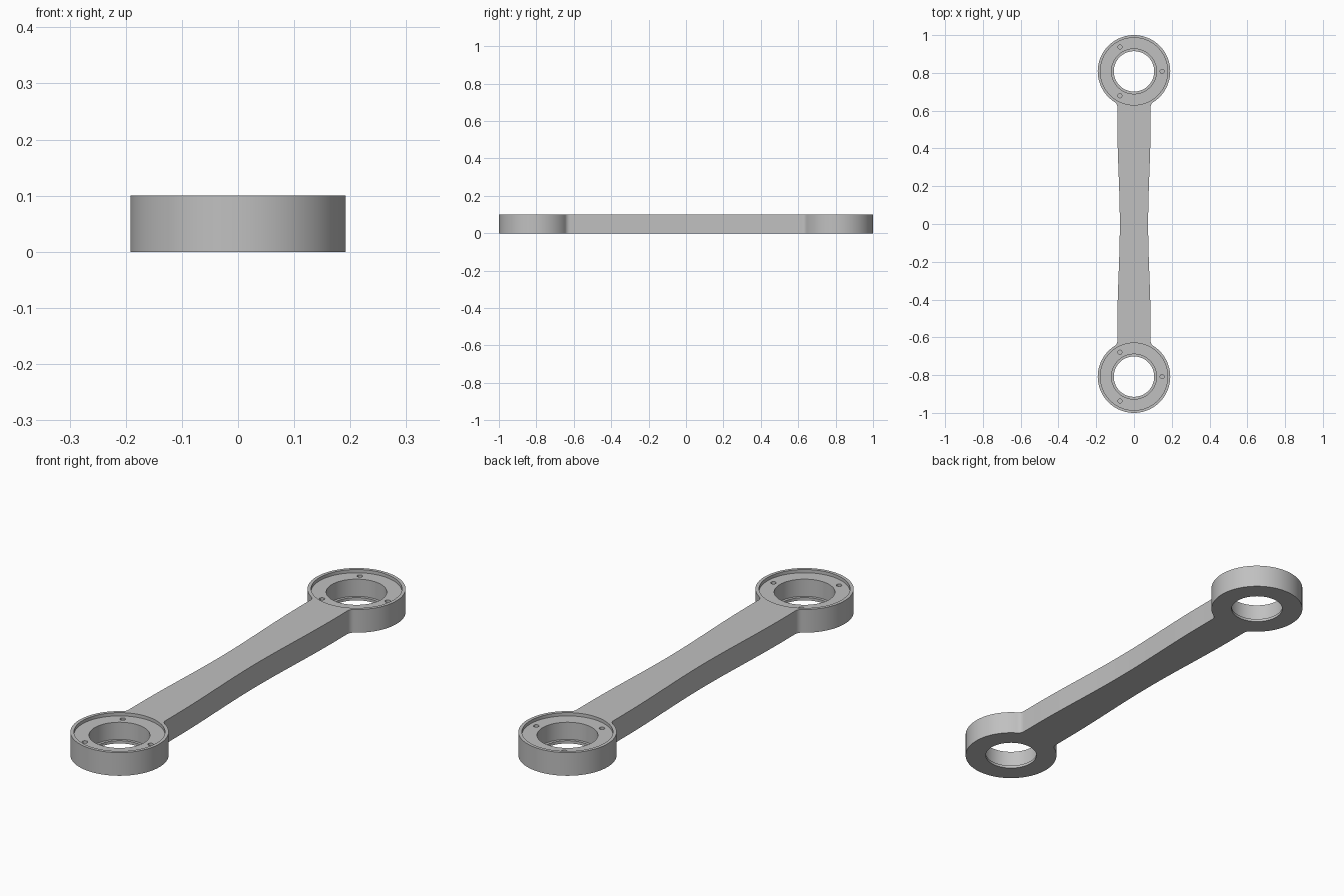
import bpy, bmesh, math
from math import cos, sin, pi

if "Cube" in bpy.data.objects:
    bpy.data.objects.remove(bpy.data.objects["Cube"])

CY, R, H = 0.808, 0.192, 0.10      # ring centre, ring radius, thickness
FILLET, NECK, WAIST = 0.03, 0.088, 0.075

metal = bpy.data.materials.new("brushed grey")
metal.diffuse_color = (0.53, 0.53, 0.53, 1)
metal.use_nodes = True
metal.node_tree.nodes["Principled BSDF"].inputs["Base Color"].default_value = metal.diffuse_color


def cylinder_cutter(name, x, y, radius, z0, z1, sides):
    bm = bmesh.new()
    bmesh.ops.create_cone(bm, cap_ends=True, segments=sides, radius1=radius,
                          radius2=radius, depth=z1 - z0)
    bmesh.ops.translate(bm, vec=(x, y, (z0 + z1) / 2), verts=bm.verts)
    me = bpy.data.meshes.new(name)
    bm.to_mesh(me)
    bm.free()
    ob = bpy.data.objects.new(name, me)
    bpy.context.collection.objects.link(ob)
    ob.hide_render = True
    return ob


# Quarter outline: ring arc, neck fillet, gently waisted arm
dx = NECK + FILLET
dy = math.sqrt((R + FILLET) ** 2 - dx ** 2)
fy = CY - dy
a_end = -math.atan2(dy, dx)
quarter = []
for i in range(41):
    a = pi / 2 + (a_end - pi / 2) * i / 40
    quarter.append((R * cos(a), CY + R * sin(a)))
a0 = math.atan2(dy, -dx)
for i in range(1, 9):
    a = a0 + (pi - a0) * i / 8
    quarter.append((dx + FILLET * cos(a), fy + FILLET * sin(a)))
for i in range(0, 15):
    y = 0.54 * (1 - i / 14)
    t = y / 0.54
    quarter.append((WAIST + (NECK - WAIST) * (1 - cos(pi * t)) / 2, y))

# Mirror the quarter into the full closed outline
right = quarter + [(x, -y) for x, y in quarter[-2::-1]]
outline = right + [(-x, y) for x, y in right[-2:0:-1]]

# Link body, extruded from the outline
bm = bmesh.new()
face = bm.faces.new([bm.verts.new((x, y, 0)) for x, y in outline])
res = bmesh.ops.extrude_face_region(bm, geom=[face])
bmesh.ops.translate(bm, vec=(0, 0, H),
                    verts=[v for v in res["geom"] if isinstance(v, bmesh.types.BMVert)])
bmesh.ops.recalc_face_normals(bm, faces=bm.faces)
me = bpy.data.meshes.new("link_arm")
bm.to_mesh(me)
bm.free()
link = bpy.data.objects.new("link_arm", me)
bpy.context.collection.objects.link(link)
me.materials.append(metal)

# Cuts at each end: cover recess, bearing seat, through bore, screw holes
cutters = []
for s in (-1, 1):
    y = s * CY
    cutters.append(cylinder_cutter("recess_cutter", 0, y, 0.178, H - 0.014, H + 0.05, 80))
    cutters.append(cylinder_cutter("seat_cutter", 0, y, 0.119, 0.012, H + 0.06, 72))
    cutters.append(cylinder_cutter("bore_cutter", 0, y, 0.107, -0.05, H + 0.07, 64))
    for k in range(3):
        a = k * 2 * pi / 3
        cutters.append(cylinder_cutter("screw_hole_cutter", 0.149 * cos(a),
                                       y + 0.149 * sin(a), 0.011, 0.045, H + 0.04, 20))

bpy.context.view_layer.objects.active = link
link.select_set(True)
for c in cutters:
    mod = link.modifiers.new("cut", 'BOOLEAN')
    mod.operation = 'DIFFERENCE'
    mod.solver = 'EXACT'
    mod.object = c
    bpy.ops.object.modifier_apply(modifier=mod.name)
for c in cutters:
    bpy.data.objects.remove(c, do_unlink=True)

bpy.ops.object.shade_smooth_by_angle(angle=math.radians(30))
